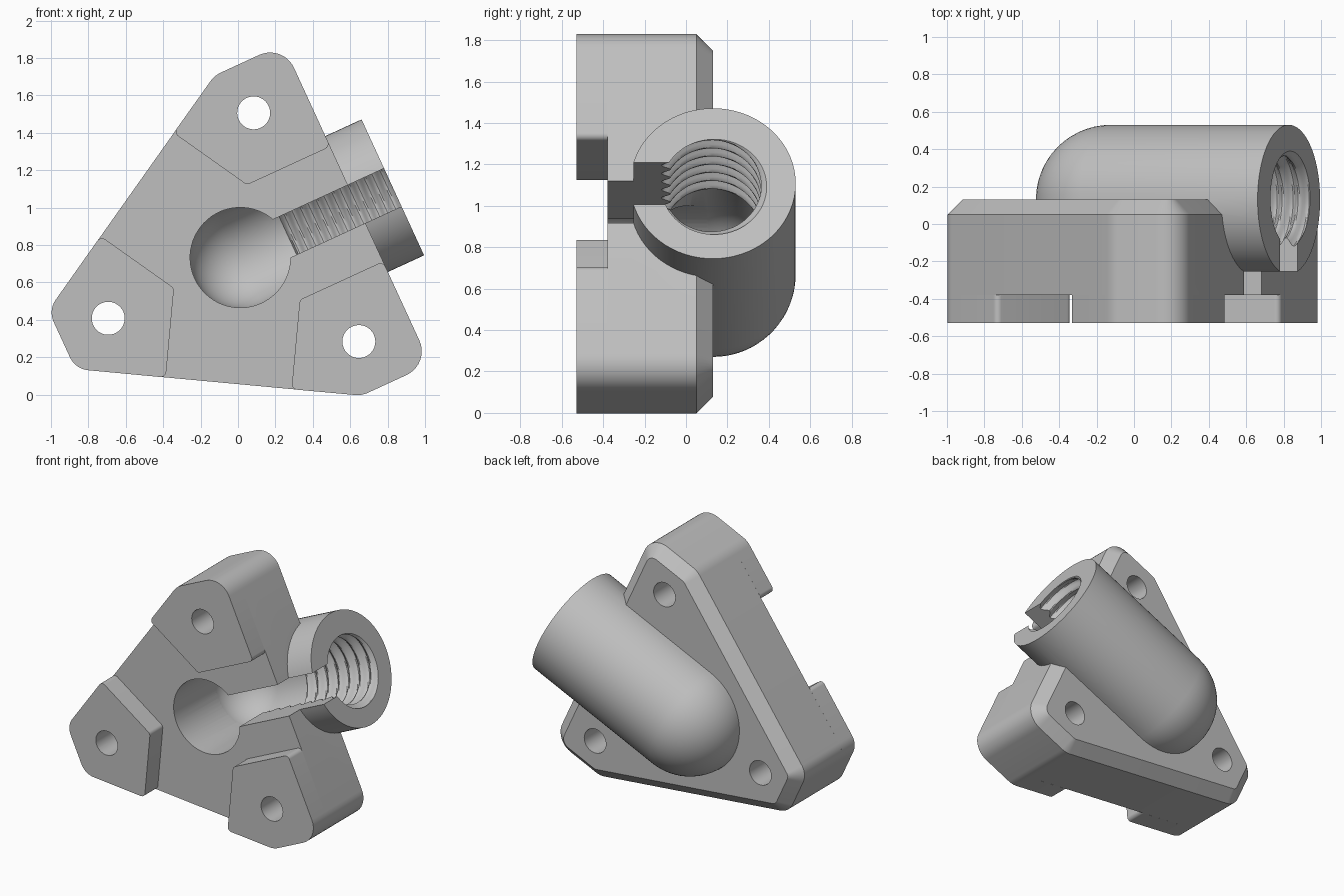
import bpy, bmesh
from math import sin, cos, pi, tan, radians
from mathutils import Vector

if "Cube" in bpy.data.objects:
    bpy.data.objects.remove(bpy.data.objects["Cube"])

TILT = radians(24.7)            # direction of the pipe in the xz plane
CX, CZ, AXIS_Y = 0.012, 0.733, 0.13
FRONT, STEP, BACK = -0.53, -0.38, 0.13
CHAMFER = 0.08

grey = bpy.data.materials.new("plain grey")
grey.use_nodes = True
colour = (0.52, 0.52, 0.52, 1)
grey.diffuse_color = colour
grey.node_tree.nodes["Principled BSDF"].inputs["Base Color"].default_value = colour


def place(u, v, y):
    """u runs along the pipe, v across it, y is depth."""
    return Vector((CX + u * cos(TILT) - v * sin(TILT), y,
                   CZ + u * sin(TILT) + v * cos(TILT)))


def finish(name, bm):
    bmesh.ops.remove_doubles(bm, verts=bm.verts, dist=1e-5)
    bmesh.ops.recalc_face_normals(bm, faces=bm.faces)
    mesh = bpy.data.meshes.new(name)
    bm.to_mesh(mesh)
    bm.free()
    mesh.materials.append(grey)
    obj = bpy.data.objects.new(name, mesh)
    bpy.context.collection.objects.link(obj)
    return obj


def rounded(corners, steps=10):
    """Replace each (u, v, radius) corner by an arc."""
    out = []
    for i, (u, v, r) in enumerate(corners):
        p = Vector((u, v))
        a = (Vector(corners[i - 1][:2]) - p).normalized()
        b = (Vector(corners[(i + 1) % len(corners)][:2]) - p).normalized()
        half = a.angle(b) / 2
        centre = p + (a + b).normalized() * r / sin(half)
        start = p + a * r / tan(half) - centre
        end = p + b * r / tan(half) - centre
        sweep = pi - 2 * half
        for k in range(steps + 1):
            t = k / steps
            out.append(centre + (start * sin((1 - t) * sweep) + end * sin(t * sweep)) / sin(sweep))
    return out


def prism(name, outline, y0, y1, chamfer=0):
    bm = bmesh.new()
    depth = y1 - chamfer
    front = [bm.verts.new(place(u, v, y0)) for u, v in outline]
    back = [bm.verts.new(place(u, v, depth)) for u, v in outline]
    n = len(outline)
    bm.faces.new(front)
    cap = bm.faces.new(back)
    for i in range(n):
        j = (i + 1) % n
        bm.faces.new((front[i], front[j], back[j], back[i]))
    bmesh.ops.recalc_face_normals(bm, faces=bm.faces)
    if chamfer:
        bmesh.ops.inset_region(bm, faces=[cap], thickness=chamfer, use_even_offset=True)
        for vert in cap.verts:
            vert.co.y = y1
    return finish(name, bm)


def circle(u, v, r, n=48):
    return [(u + r * cos(2 * pi * k / n), v + r * sin(2 * pi * k / n)) for k in range(n)]


def lathe(name, stations, radius, n=72):
    """Revolve about the pipe axis; radius depends on station and angle."""
    bm = bmesh.new()
    rings = []
    for u in stations:
        ring = []
        for k in range(n):
            a = 2 * pi * k / n
            r = radius(u, a)
            ring.append(bm.verts.new(place(u, r * cos(a), AXIS_Y + r * sin(a))))
        rings.append(ring)
    for low, high in zip(rings, rings[1:]):
        for k in range(n):
            j = (k + 1) % n
            bm.faces.new((low[k], low[j], high[j], high[k]))
    bm.faces.new(rings[0])
    bm.faces.new(rings[-1])
    return finish(name, bm)


def dome(centre, r, steps=16):
    return [centre - r * cos(pi / 2 * max(k, 0.15) / steps) for k in range(steps + 1)]


def dome_radius(u, centre, r):
    return r if u >= centre else max(r * r - (u - centre) ** 2, 0) ** 0.5


def boolean(target, tool, operation):
    mod = target.modifiers.new(operation.lower(), 'BOOLEAN')
    mod.operation, mod.solver, mod.object = operation, 'EXACT', tool
    bpy.context.view_layer.update()
    result = bpy.data.meshes.new_from_object(
        target.evaluated_get(bpy.context.evaluated_depsgraph_get()))
    target.modifiers.clear()
    target.data = result


# Mounting plate: clipped triangle with chamfered back
ROUND, SMALL = 0.12, 0.03
tip, shoulder, tail = (0.685, 0.942, 0.14), (0.282, 0.942, 0.14), (-1.05, 0.173, ROUND)


def mirror(p):
    return (p[0], -p[1], p[2])


plate = prism("mounting_plate",
              rounded([tip, shoulder, tail, mirror(tail), mirror(shoulder), mirror(tip)]),
              STEP, BACK, CHAMFER)

# Three raised feet on the front, one at each corner
side_foot = [tip, shoulder, (-0.045, 0.754, SMALL), (0.195, 0.338, SMALL), (0.685, 0.338, SMALL)]
tail_foot = [tail, (-0.63, 0.416, SMALL), (-0.39, 0, SMALL), (-0.63, -0.416, SMALL), mirror(tail)]
feet = [prism("upper_foot", rounded(side_foot), FRONT, STEP),
        prism("right_foot", rounded([mirror(p) for p in side_foot]), FRONT, STEP),
        prism("left_foot", rounded(tail_foot), FRONT, STEP)]

# Elbow pipe with a domed end, merged into the plate
PIPE_R, PIPE_START, PIPE_END = 0.4, -0.15, 0.898
pipe = lathe("elbow_pipe", dome(PIPE_START, PIPE_R) + [PIPE_END],
             lambda u, a: dome_radius(u, PIPE_START, PIPE_R))
boolean(plate, pipe, 'UNION')

# Bore with a helical thread towards the mouth
BORE_R, THREAD_START, PITCH = 0.27, 0.29, 0.094


def bore_radius(u, a):
    if u < THREAD_START:
        return dome_radius(u, 0, BORE_R)
    return BORE_R - 0.017 + 0.02 * cos(2 * pi * u / PITCH + a)


thread = [THREAD_START + PITCH * k / 10 for k in range(72)]
bore = lathe("bore_cutter", dome(0, BORE_R) + [THREAD_START - 0.01] + thread, bore_radius)

# Front opening and the slot along the pipe
opening = prism("opening_cutter", circle(0, 0, BORE_R - 0.002, 64), -0.6, AXIS_Y)
slot = prism("slot_cutter", [(0, -0.112), (1, -0.112), (1, 0.112), (0, 0.112)], -0.6, 0.1)
for cutter in (bore, opening, slot):
    boolean(plate, cutter, 'DIFFERENCE')

# Screw holes through plate and feet
holes = []
for foot, degrees in zip(feet, (60, 300, 180)):
    a = radians(degrees)
    hole = prism("screw_hole_cutter", circle(0.777 * cos(a), 0.777 * sin(a), 0.088), -0.7, 0.3)
    boolean(plate, hole, 'DIFFERENCE')
    boolean(foot, hole, 'DIFFERENCE')
    holes.append(hole)

for helper in [pipe, bore, opening, slot] + holes:
    bpy.data.objects.remove(helper)

# Smooth the curved faces, keep the edges crisp
bpy.ops.object.select_all(action='DESELECT')
for obj in [plate] + feet:
    obj.select_set(True)
bpy.context.view_layer.objects.active = plate
bpy.ops.object.shade_smooth_by_angle(angle=radians(30))
